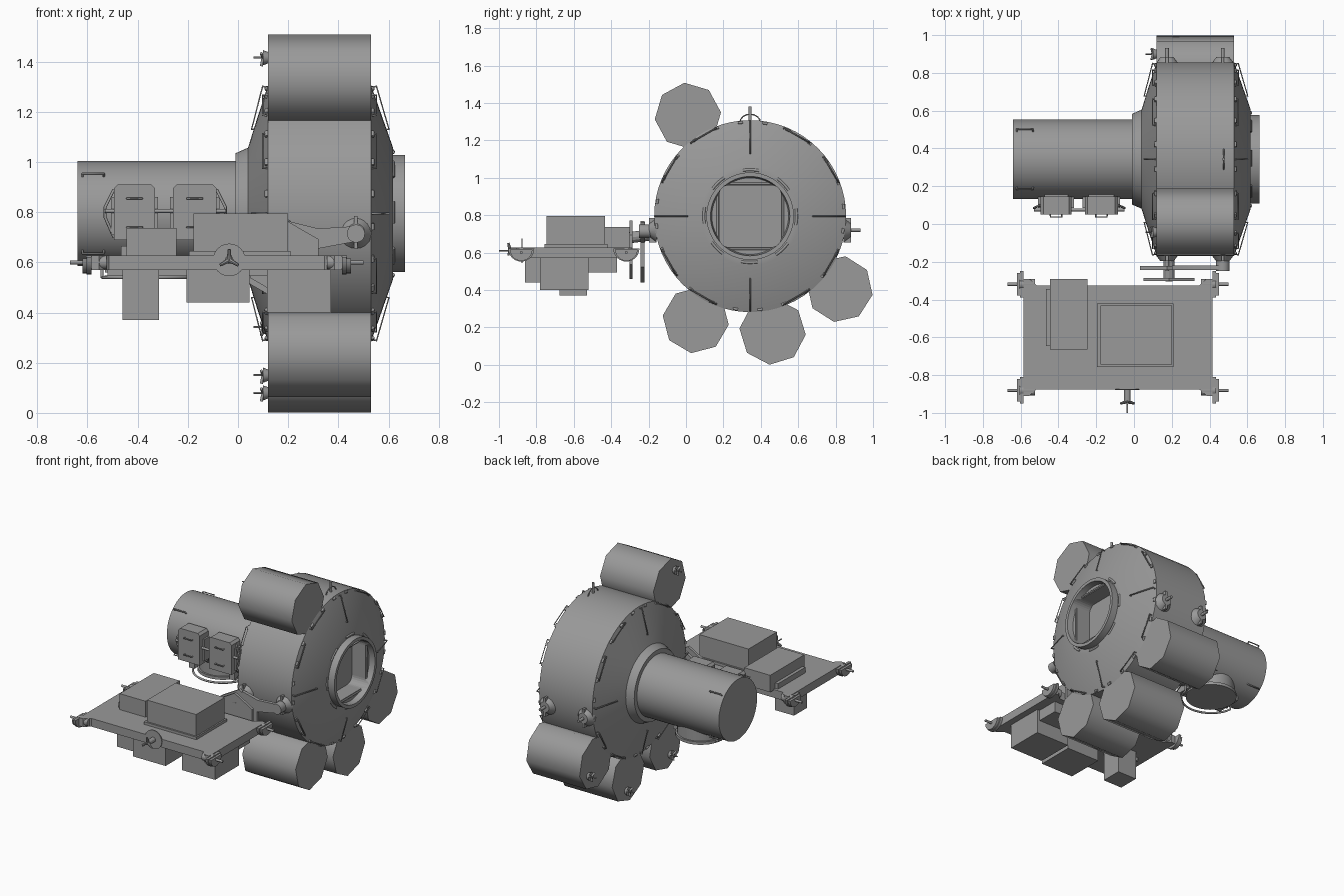
import bpy, bmesh, math
from math import sin, cos, pi, radians
from mathutils import Vector, Matrix

if "Cube" in bpy.data.objects:
    bpy.data.objects.remove(bpy.data.objects["Cube"])

CY, CZ = 0.343, 0.795          # main axis of the module, running along x
GREY = bpy.data.materials.new("dark_grey")
GREY.diffuse_color = (.32, .32, .32, 1)
GREY.use_nodes = True
GREY.node_tree.nodes["Principled BSDF"].inputs["Base Color"].default_value = GREY.diffuse_color


def link(name, data):
    data.materials.append(GREY)
    ob = bpy.data.objects.new(name, data)
    bpy.context.collection.objects.link(ob)
    return ob


def finish(name, bm):
    bmesh.ops.recalc_face_normals(bm, faces=bm.faces[:])
    me = bpy.data.meshes.new(name)
    bm.to_mesh(me)
    bm.free()
    return link(name, me)


def box(name, x, y, z):
    bm = bmesh.new()
    bmesh.ops.create_cube(bm, size=1)
    for v in bm.verts:
        v.co = [a[0] + (a[1] - a[0]) * (c + .5) for a, c in zip((x, y, z), v.co)]
    return finish(name, bm)


def prism(name, pts, axis, a, b):
    """Extrude a 2D outline along an axis; pts hold the two other coordinates in order."""
    bm = bmesh.new()
    rings = []
    for h in (a, b):
        ring = []
        for p in pts:
            co = list(p)
            co.insert(axis, h)
            ring.append(bm.verts.new(co))
        rings.append(ring)
        bm.faces.new(ring)
    for i in range(len(pts)):
        j = (i + 1) % len(pts)
        bm.faces.new((rings[0][i], rings[0][j], rings[1][j], rings[1][i]))
    return finish(name, bm)


def rod(name, p, q, r, r2=None, n=12):
    p, q = Vector(p), Vector(q)
    bm = bmesh.new()
    rot = (q - p).to_track_quat('Z', 'Y').to_matrix().to_4x4()
    bmesh.ops.create_cone(bm, cap_ends=True, segments=n, radius1=r, radius2=r if r2 is None else r2,
                          depth=(q - p).length, matrix=Matrix.Translation((p + q) / 2) @ rot)
    return finish(name, bm)


def lathe(name, prof, n=64):
    """Revolve (x, radius) points about the main axis and cap both ends."""
    bm = bmesh.new()
    rings = [[bm.verts.new((x, CY + r * cos(2 * pi * i / n), CZ + r * sin(2 * pi * i / n)))
              for i in range(n)] for x, r in prof]
    for A, B in zip(rings, rings[1:]):
        for i in range(n):
            bm.faces.new((A[i], A[(i + 1) % n], B[(i + 1) % n], B[i]))
    bm.faces.new(rings[0])
    bm.faces.new(rings[-1])
    return finish(name, bm)


def path(name, pts, r, cyclic=False):
    cu = bpy.data.curves.new(name, 'CURVE')
    cu.dimensions = '3D'
    cu.bevel_depth, cu.bevel_resolution, cu.use_fill_caps = r, 1, True
    sp = cu.splines.new('POLY')
    sp.points.add(len(pts) - 1)
    for s, p in zip(sp.points, pts):
        s.co = (*p, 1)
    sp.use_cyclic_u = cyclic
    return link(name, cu)


def polar(x, r, deg):
    return (x, CY + r * cos(radians(deg)), CZ + r * sin(radians(deg)))


def ngon(cx, cy, r, n, ph=0, arc=360):
    m = n if arc == 360 else n - 1
    return [(cx + r * cos(radians(ph + arc * i / m)), cy + r * sin(radians(ph + arc * i / m))) for i in range(n)]


def rounded_square(h, c, n=6):
    return [(CY + sy * (h - c) + c * cos(radians(q + 90 * i / n)), CZ + sz * (h - c) + c * sin(radians(q + 90 * i / n)))
            for sy, sz, q in ((1, 1, 0), (-1, 1, 90), (-1, -1, 180), (1, -1, 270)) for i in range(n + 1)]


# Pressure hull: narrow lock, flare, wide drum, end cone and docking ring
hull = lathe("hull", [(-.64, .21), (-.01, .21), (-.01, .24), (.04, .262), (.075, .375), (.12, .513),
                      (.53, .513), (.617, .265), (.617, .234), (.665, .234), (.665, .212), (.625, .205)])
cutter = prism("hatch_cutter", rounded_square(.165, .05), 0, .52, .7)
cutter.hide_render = True
cutter.hide_viewport = True
mod = hull.modifiers.new("hatch_recess", 'BOOLEAN')
mod.operation, mod.object, mod.solver = 'DIFFERENCE', cutter, 'EXACT'
path("hatch_frame", [(.626, *p) for p in rounded_square(.175, .055)], .006, True)
for i in range(8):
    path("ring_guide", [polar(.617, .248, 45 * i + d) for d in range(-11, 12, 4)], .008)

# Handrails, clips and radial grab bars on both drum shoulders
for side, xe, xi, s in (("aft", .12, .078, -1), ("fore", .53, .578, 1)):
    for k in range(12):
        a = 30 * k
        if k % 3 == 0:
            path(side + "_radial_rail", [polar(xe, .5, a), polar(xe + .022 * s, .507, a),
                 polar(xi + .024 * s, .335, a), polar(xi + .005 * s, .335, a)], .0045)
        else:
            path(side + "_rim_rail", [polar(xe, .5, a - 9), polar(xe + .022 * s, .505, a - 9),
                 polar(xe + .022 * s, .505, a + 9), polar(xe, .5, a + 9)], .004)
    for k in range(24):
        a = 15 * k + 6
        path(side + "_rim_clip", [polar(xe + .006 * s, .503, a - 1.5), polar(xe + .006 * s, .503, a + 1.5)], .008)

# Octagonal gas tanks, softly shaded, with outboard valves
tanks = []
for y, z, ph in ((.01, 1.331, 96), (.052, .239, 82), (.463, .178, 84.7), (.822, .405, 80)):
    tanks.append(prism("gas_tank", ngon(y, z, .178, 8, ph), 0, .12, .53))
    d = Vector((y - CY, z - CZ)).normalized() * .1
    vy, vz = y + d.x, z + d.y
    rod("tank_valve", (.122, vy, vz), (.1, vy, vz), .022, .03, 16)
    rod("tank_valve_pin", (.12, vy, vz), (.062, vy, vz), .004)
    for a in (30, 150, 270):
        e = (cos(radians(a)) * .034, sin(radians(a)) * .034)
        rod("tank_valve_spoke", (.1, vy, vz), (.093, vy + e[0], vz + e[1]), .006)

# Trunnions on both flanks and on top of the drum
for x in (.175, .47):
    for s in (1, -1):
        y0 = CY + s * .5
        rod("trunnion_base", (x, y0, .72), (x, y0 + s * .04, .72), .065, .035, 20)
        rod("trunnion_pin", (x, y0, .72), (x, y0 + s * .09, .72), .01)
        box("trunnion_fin", (x - .007, x + .007), (y0, y0 + s * .04), (.655, .785))
rod("top_trunnion_pin", (.475, CY, 1.29), (.475, CY, 1.38), .008)
path("top_trunnion_arch", [(.475, CY + .055 * cos(t * pi / 8), 1.295 + .045 * sin(t * pi / 8)) for t in range(9)], .004)

# Grab bars on the narrow lock
for a in (45, 135, 225, 315):
    path("lock_grab_bar", [polar(-.62, .205, a), polar(-.62, .225, a), polar(-.535, .225, a), polar(-.535, .205, a)], .005)

# Exit hatch and its guard rail beneath the narrow lock
rod("exit_hatch_collar", (-.355, CY, .565), (-.355, CY, .7), .15, n=40)
rod("exit_hatch_cover", (-.355, CY, .548), (-.355, CY, .568), .162, n=40)
rail = [(*p, .54) for p in ngon(-.355, CY, .19, 17, 190, 160)]
path("exit_guard_rail", [(rail[0][0], rail[0][1], .66)] + rail + [(rail[-1][0], rail[-1][1], .66)], .007)
for x in (-.51, -.2):
    box("exit_bracket", (x - .02, x + .02), (.22, .4), (.56, .66))

# Equipment boxes on the front of the narrow lock
for x0, x1, o in ((-.495, -.33, -1), (-.26, -.085, 1)):
    c = .015
    prism("equipment_box", [(x0 + c, .91), (x1 - c, .91), (x1, .895), (x1, .69), (x0, .69), (x0, .895)], 1, .05, .145)
    box("equipment_mount", (x0 + .02, x1 - .02), (.13, .22), (.71, .89))
    m = (x0 + x1) / 2
    for z in (.855, .74):
        path("box_handle", [(m - .03, .05, z), (m - .03, .037, z), (m + .03, .037, z), (m + .03, .05, z)], .004)
    xo = x0 if o < 0 else x1
    path("box_guard", [(xo, .1, .89), (xo + o * .035, .085, .82), (xo + o * .035, .085, .78), (xo, .1, .7)], .006)
    for xe, s in ((x0, -1), (x1, 1)):
        rod("box_latch", (xe, .075, .805), (xe + s * .035, .075, .805), .008)
        box("box_side_flange", (xe - .012, xe + .012), (.085, .15), (.71, .86))

# Stowage pallet: flared-corner slab
PX, PY = -.085, -.6
q = [(.5, .31), (.47, .31), (.43, .275)]
outline = q + [(-x, y) for x, y in q[::-1]] + [(-x, -y) for x, y in q] + [(x, -y) for x, y in q[::-1]]
prism("pallet_deck", [(PX + x, PY + y) for x, y in outline], 2, .57, .627)

# Pallet corner fittings
for sx in (1, -1):
    for sy in (1, -1):
        x, y = PX + sx * .5, PY + sy * .281
        prism("corner_bumper", ngon(y, .622, .07, 13, 180, 180), 0, x, x + sx * .018)
        prism("corner_bumper_cap", ngon(y, .616, .06, 13, 180, 180), 0, x + sx * .018, x + sx * .035)
        rod("corner_pin", (x, y, .6), (x + sx * .085, y, .6), .008)
        rod("corner_boss", (x - sx * .06, y, .6), (x + sx * .02, y, .6), .028, n=16)

# Pallet cargo, above and below the deck
for name, x, y, z in (
        ("large_cargo_base", (-.195, .21), (-.757, -.42), (.62, .645)),
        ("large_cargo", (-.178, .2), (-.745, -.432), (.64, .795)),
        ("small_cargo", (-.445, -.245), (-.665, -.29), (.62, .738)),
        ("small_cargo_lip", (-.467, -.44), (-.645, -.345), (.62, .665)),
        ("under_cargo_right", (.115, .37), (-.78, -.52), (.4, .575)),
        ("under_cargo_middle", (-.205, .045), (-.86, -.6), (.44, .575)),
        ("under_cargo_left", (-.46, -.315), (-.675, -.53), (.37, .575)),
        ("under_cargo_rear", (.12, .35), (-.52, -.37), (.495, .575)),
        ("under_deck_beam", (-.52, .33), (-.62, -.58), (.545, .575))):
    box(name, x, y, z)

# Grapple fixture on the front edge of the pallet
gx, gz = -.035, .61
rod("grapple_stem", (gx, -.86, gz), (gx, -.94, gz), .017)
rod("grapple_plate", (gx, -.873, gz), (gx, -.88, gz), .065, n=24)
rod("grapple_pin", (gx, -.94, gz), (gx, -1.0, gz), .004)
for a in (90, 210, 330):
    rod("grapple_fin", (gx, -.94, gz), (gx + .042 * cos(radians(a)), -.95, gz + .042 * sin(radians(a))), .01, .006, 8)

# Attachment mechanism between pallet and drum: two hexagonal plates and an arm
prism("attach_plate_front", ngon(.185, .615, .156, 6, 30), 1, -.303, -.285)
prism("attach_plate_rear", ngon(.175, .605, .165, 6, 30), 1, -.243, -.222)
rod("attach_post", (.185, -.3, .68), (.185, -.15, .7), .03)
prism("attach_arm", [(.2, .765), (.32, .735), (.48, .745), (.48, .685), (.32, .655), (.2, .66)], 1, -.243, -.22)
rod("attach_joint", (.47, -.25, .715), (.47, -.16, .715), .036, n=20)

# Smooth shading with sharp edges kept; the tanks blend across their facets
solids = [o for o in bpy.context.scene.objects if o.type == 'MESH' and o is not cutter and o not in tanks]
for group, angle in ((solids, 25), (tanks, 50)):
    bpy.ops.object.select_all(action='DESELECT')
    for ob in group:
        ob.select_set(True)
    bpy.context.view_layer.objects.active = group[0]
    bpy.ops.object.shade_smooth_by_angle(angle=radians(angle))
